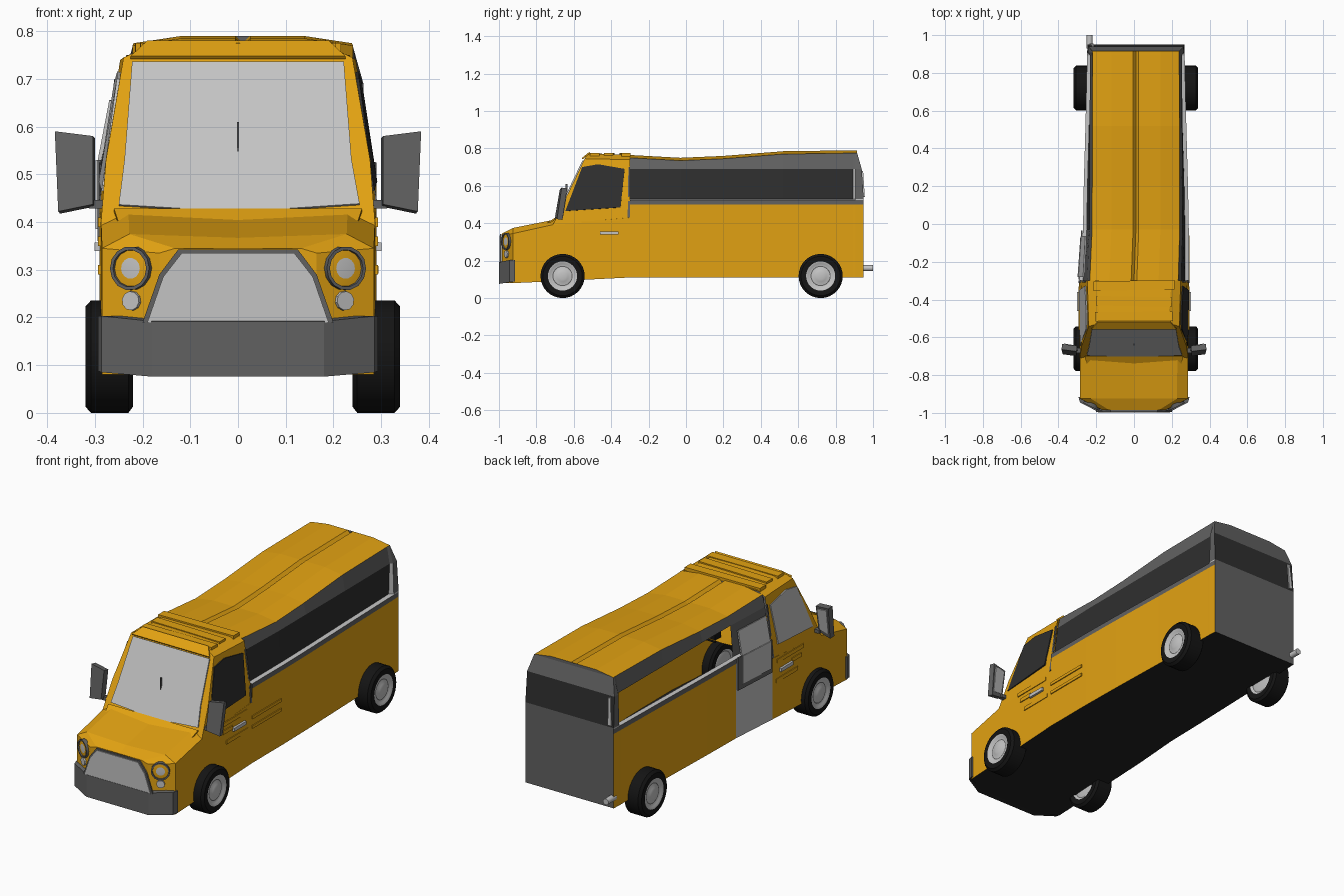
import bpy, bmesh, math
from mathutils import Vector, Matrix

cube = bpy.data.objects.get("Cube")
if cube:
    bpy.data.objects.remove(cube, do_unlink=True)


def material(name, r, g, b):
    m = bpy.data.materials.new(name)
    m.use_nodes = True
    m.diffuse_color = (r, g, b, 1)
    node = m.node_tree.nodes["Principled BSDF"]
    node.inputs["Base Color"].default_value = (r, g, b, 1)
    node.inputs["Roughness"].default_value = 0.8
    return m


YELLOW, TRIM, LIGHT, GLASS, BLACK, UNDER = range(6)
MATS = [material("yellow paint", 0.76, 0.36, 0.006),
        material("grey trim", 0.12, 0.12, 0.12),
        material("light grey", 0.55, 0.55, 0.55),
        material("dark glass", 0.028, 0.028, 0.028),
        material("black rubber", 0.007, 0.007, 0.007),
        material("dark underside", 0.016, 0.016, 0.016)]


def finish(name, bm, smooth=False):
    bmesh.ops.recalc_face_normals(bm, faces=bm.faces)
    me = bpy.data.meshes.new(name)
    bm.to_mesh(me)
    bm.free()
    for m in MATS:
        me.materials.append(m)
    ob = bpy.data.objects.new(name, me)
    bpy.context.scene.collection.objects.link(ob)
    if smooth:
        bpy.ops.object.select_all(action='DESELECT')
        ob.select_set(True)
        bpy.context.view_layer.objects.active = ob
        bpy.ops.object.shade_smooth_by_angle(angle=math.radians(35))


def loft(name, sections, rule, shift=lambda y: 0):
    """Skin mirrored half sections; rule(kind, row, side, segment) gives a material or None."""
    bm = bmesh.new()
    rings = [{s: [bm.verts.new((s * x + shift(y), y, z)) for x, y, z in sec] for s in (1, -1)}
             for sec in sections]

    def face(verts, mat):
        if mat is not None:
            bm.faces.new(verts).material_index = mat

    rows = len(sections[0]) - 1
    for i in range(len(rings) - 1):
        a, b = rings[i], rings[i + 1]
        for s in (1, -1):
            for j in range(rows):
                face((a[s][j], a[s][j + 1], b[s][j + 1], b[s][j]), rule("side", j, s, i))
        face((a[1][0], b[1][0], b[-1][0], a[-1][0]), rule("floor", 0, 0, i))
    for kind, r in (("start", rings[0]), ("end", rings[-1])):
        for j in range(rows):
            face((r[1][j], r[1][j + 1], r[-1][j + 1], r[-1][j]), rule(kind, j, 0, 0))
    bmesh.ops.remove_doubles(bm, verts=bm.verts, dist=0.0005)
    finish(name, bm)


def plate(name, pts, mat, thick=0.008):
    """Thin flat panel centred on the outline."""
    bm = bmesh.new()
    f = bm.faces.new([bm.verts.new(p) for p in pts])
    f.normal_update()
    n = f.normal * thick
    new = bmesh.ops.extrude_face_region(bm, geom=[f])["geom"]
    for v in new:
        if isinstance(v, bmesh.types.BMVert):
            v.co += n
    bmesh.ops.translate(bm, verts=bm.verts, vec=-n / 2)
    for g in bm.faces:
        g.material_index = mat
    finish(name, bm)


def box(name, centre, size, mat, turn=0.0):
    bm = bmesh.new()
    m = Matrix.Translation(centre) @ Matrix.Rotation(turn, 4, 'Z') @ Matrix.Diagonal((*size, 1))
    bmesh.ops.create_cube(bm, size=1, matrix=m)
    for f in bm.faces:
        f.material_index = mat
    finish(name, bm)


def lathe(name, centre, axis, profile, sides=32):
    """Revolve (distance along axis, radius, material) points."""
    bm = bmesh.new()
    rot = Vector((0, 0, 1)).rotation_difference(Vector(axis)).to_matrix()
    rings = []
    for d, r, _ in profile:
        rings.append([bm.verts.new(Vector(centre) + rot @ Vector(
            (r * math.cos(k * math.tau / sides), r * math.sin(k * math.tau / sides), d)))
            for k in range(sides)])
    for i in range(len(rings) - 1):
        for k in range(sides):
            n = (k + 1) % sides
            f = bm.faces.new((rings[i][k], rings[i][n], rings[i + 1][n], rings[i + 1][k]))
            f.material_index = profile[i][2]
    bm.faces.new(rings[0]).material_index = profile[0][2]
    bm.faces.new(rings[-1]).material_index = profile[-1][2]
    finish(name, bm, True)


# Rear body: lower wall, belt trim, ledge, window band, roof trim, roof with centre groove
def body_section(y, w, wt, top, inset=0.02, lean=0.0):
    return [(w, y, 0.11), (w, y, 0.5), (w, y, 0.525), (w - inset, y, 0.53),
            (wt + 0.01 - inset / 2, y - lean * 0.3, 0.69), (wt - 0.014, y - lean, top - 0.015),
            (0.13, y - lean, top), (0.015, y - lean, top), (0, y - lean, top - 0.015)]


def body_rule(kind, row, side, seg):
    if kind == "floor":
        return UNDER
    if kind == "start":
        return None
    if kind == "end":
        return GLASS if row == 3 else TRIM
    if row > 4:
        return YELLOW
    if row == 0:
        return LIGHT if side < 0 and seg == 0 else YELLOW
    if row == 2 or (row == 3 and seg == 4):
        return LIGHT
    if row == 3 and seg < 4:
        return GLASS if side > 0 else (TRIM if seg == 0 else None)
    return TRIM


loft("rear_body", [body_section(-0.3, 0.29, 0.248, 0.765), body_section(-0.03, 0.28, 0.246, 0.75),
                   body_section(0.2, 0.276, 0.245, 0.76), body_section(0.52, 0.267, 0.245, 0.785),
                   body_section(0.893, 0.258, 0.243, 0.79), body_section(0.907, 0.258, 0.243, 0.79, 0),
                   body_section(0.95, 0.256, 0.243, 0.79, 0, 0.035)],
     body_rule, lambda y: min(0.01, (y + 0.3) * 0.04))
# Side door window in its frame
for name, y0, y1, z0, z1, out, mat in (("side_door_frame", -0.295, -0.035, 0.36, 0.53, 0, TRIM),
                                       ("side_door_window", -0.28, -0.065, 0.385, 0.53, 0.004, LIGHT)):
    plate(name, [(-0.291 - out, y0, z0), (-0.276 - out, y1, z0),
                 (-0.276 - out, y1, z1), (-0.291 - out, y0, z1)], mat)
plate("side_door_upper_window", [(-0.291, -0.28, 0.525), (-0.277, -0.065, 0.525),
                                 (-0.254, -0.065, 0.655), (-0.266, -0.28, 0.655)], LIGHT)
plate("rear_window_strip", [(-0.235, 0.952, 0.54), (-0.215, 0.952, 0.54),
                            (-0.212, 0.943, 0.68), (-0.225, 0.943, 0.68)], LIGHT)
for z in (0.3, 0.35):
    box("body_crease", (0.287, -0.18, z), (0.016, 0.24, 0.016), YELLOW)


# Cab lower half with the bonnet and chamfered nose
def nose_section(y, w, bottom, edge, top):
    return [(w, y, bottom), (w, y, edge), (w * 0.8, y, top), (0, y, top - 0.008)]


loft("cab_lower", [nose_section(-0.3, 0.29, 0.11, 0.43, 0.44),
                   nose_section(-0.7, 0.287, 0.09, 0.395, 0.42),
                   nose_section(-0.925, 0.285, 0.08, 0.345, 0.375),
                   nose_section(-0.985, 0.165, 0.08, 0.335, 0.345)],
     lambda kind, row, side, seg: {"start": None, "floor": UNDER}.get(kind, YELLOW))

# Cab upper half with a raked front
loft("cab_upper", [[(0.29, -0.3, 0.42), (0.281, -0.3, 0.53), (0.247, -0.3, 0.74),
                    (0.2, -0.3, 0.765), (0, -0.3, 0.765)],
                   [(0.288, -0.712, 0.39), (0.277, -0.645, 0.53), (0.24, -0.542, 0.745),
                    (0.18, -0.525, 0.772), (0, -0.525, 0.775)]],
     lambda kind, row, side, seg: None if kind in ("start", "floor") else YELLOW)
for y, w, turn in ((-0.325, 0.215, 0.02), (-0.41, 0.2, -0.02), (-0.49, 0.205, 0.01)):
    box("roof_rib", (0, y, 0.766), (2 * w, 0.05, 0.018), YELLOW, turn)


def rake(z):
    return -0.645 + (z - 0.53) * 0.479 - 0.003


plate("windshield", [(x, rake(z), z) for x, z in
                     ((-0.25, 0.435), (0, 0.42), (0.255, 0.437), (0.238, 0.53),
                      (0.222, 0.735), (-0.222, 0.735), (-0.238, 0.53))], LIGHT)
box("wiper", (0, rake(0.56) - 0.005, 0.56), (0.005, 0.01, 0.1), TRIM)
plate("roof_visor", [(-0.225, -0.555, 0.745), (0.225, -0.555, 0.745),
                     (0.19, -0.515, 0.778), (-0.19, -0.515, 0.778)], YELLOW)
plate("cowl", [(-0.25, -0.745, 0.395), (0.25, -0.745, 0.395),
               (0.26, -0.7, 0.425), (-0.26, -0.7, 0.425)], YELLOW)


# Cab sides: window, handle, door creases, mirror
def cab_x(y, z):
    return min(0.287, 0.281 - (z - 0.53) * 0.163) + (y + 0.3) * 0.02 + 0.002


for s, side, glass in ((1, "left", GLASS), (-1, "right", LIGHT)):
    def on_cab(*points):
        return [(s * cab_x(y, z), y, z) for y, z in points]

    plate(side + "_cab_window", on_cab((-0.645, 0.465), (-0.35, 0.485), (-0.328, 0.69),
                                       (-0.47, 0.715), (-0.555, 0.7)), glass)
    plate(side + "_pillar", on_cab((-0.312, 0.43), (-0.3, 0.43), (-0.3, 0.7), (-0.308, 0.7)), TRIM)
    box(side + "_door_handle", (s * 0.294, -0.41, 0.348), (0.014, 0.1, 0.018), LIGHT)
    for y, z, length in ((-0.45, 0.4, 0.22), (-0.42, 0.3, 0.18), (-0.5, 0.36, 0.08)):
        box(side + "_door_crease", (s * 0.287, y, z), (0.012, length, 0.02), YELLOW)
    plate(side + "_mirror", [(s * x, y, z) for x, y, z in
                             ((0.302, -0.685, 0.435), (0.375, -0.675, 0.42),
                              (0.382, -0.65, 0.588), (0.302, -0.66, 0.578))], TRIM, 0.03)
    plate(side + "_mirror_glass", [(s * x, y, z) for x, y, z in
                                   ((0.312, -0.668, 0.45), (0.366, -0.66, 0.44),
                                    (0.37, -0.637, 0.573), (0.312, -0.646, 0.565))], LIGHT)
    box(side + "_mirror_arm", (s * 0.292, -0.67, 0.437), (0.04, 0.025, 0.018), TRIM)

    # Lamps on the nose chamfer
    out = Vector((s * 0.06, -0.12, 0)).normalized()
    lamp = Vector((s * 0.222, -0.957, 0.303))
    lathe(side + "_headlamp", lamp, out, [(-0.02, 0.046, TRIM), (0.012, 0.046, TRIM),
                                          (0.012, 0.039, TRIM), (0.006, 0.038, YELLOW),
                                          (0.008, 0.022, LIGHT)], 14)
    lathe(side + "_small_lamp", lamp + Vector((0, 0, -0.068)), out,
          [(-0.02, 0.022, LIGHT), (0.008, 0.02, LIGHT)], 10)

    # Wheels with a rim on both faces
    for end, y in (("front", -0.66), ("rear", 0.72)):
        lathe(f"{side}_{end}_wheel", (s * 0.28 + 0.01, y, 0.118), (s, 0, 0),
              [(-0.046, 0.05, LIGHT), (-0.042, 0.066, LIGHT), (-0.05, 0.078, BLACK),
               (-0.05, 0.105, BLACK), (-0.04, 0.118, BLACK), (0.038, 0.118, BLACK),
               (0.05, 0.105, BLACK), (0.05, 0.078, LIGHT), (0.044, 0.066, LIGHT),
               (0.04, 0.054, TRIM), (0.04, 0.049, LIGHT), (0.047, 0.03, LIGHT),
               (0.05, 0.018, LIGHT)])

# Grille and wrap-round bumper
plate("grille_frame", [(-0.2, -0.99, 0.19), (0.2, -0.99, 0.19), (0.165, -0.99, 0.29),
                       (0.125, -0.99, 0.343), (-0.125, -0.99, 0.343), (-0.165, -0.99, 0.29)], TRIM)
plate("grille", [(-0.19, -0.994, 0.19), (0.19, -0.994, 0.19), (0.157, -0.994, 0.285),
                 (0.118, -0.994, 0.335), (-0.118, -0.994, 0.335), (-0.157, -0.994, 0.285)], LIGHT)
loft("bumper", [[(w, y, low), (w, y, high), (0, y, high)] for w, y, low, high in
                ((0.294, -0.915, 0.088, 0.203), (0.286, -0.945, 0.085, 0.203),
                 (0.18, -0.999, 0.076, 0.192))],
     lambda kind, row, side, seg: UNDER if kind == "floor" else TRIM)

# Exhaust and driver seat
lathe("exhaust", (-0.235, 0.93, 0.16), (0, 1, 0), [(0, 0.016, LIGHT), (0.07, 0.016, LIGHT)], 12)
box("seat_back", (0.12, -0.33, 0.52), (0.15, 0.05, 0.2), BLACK)
